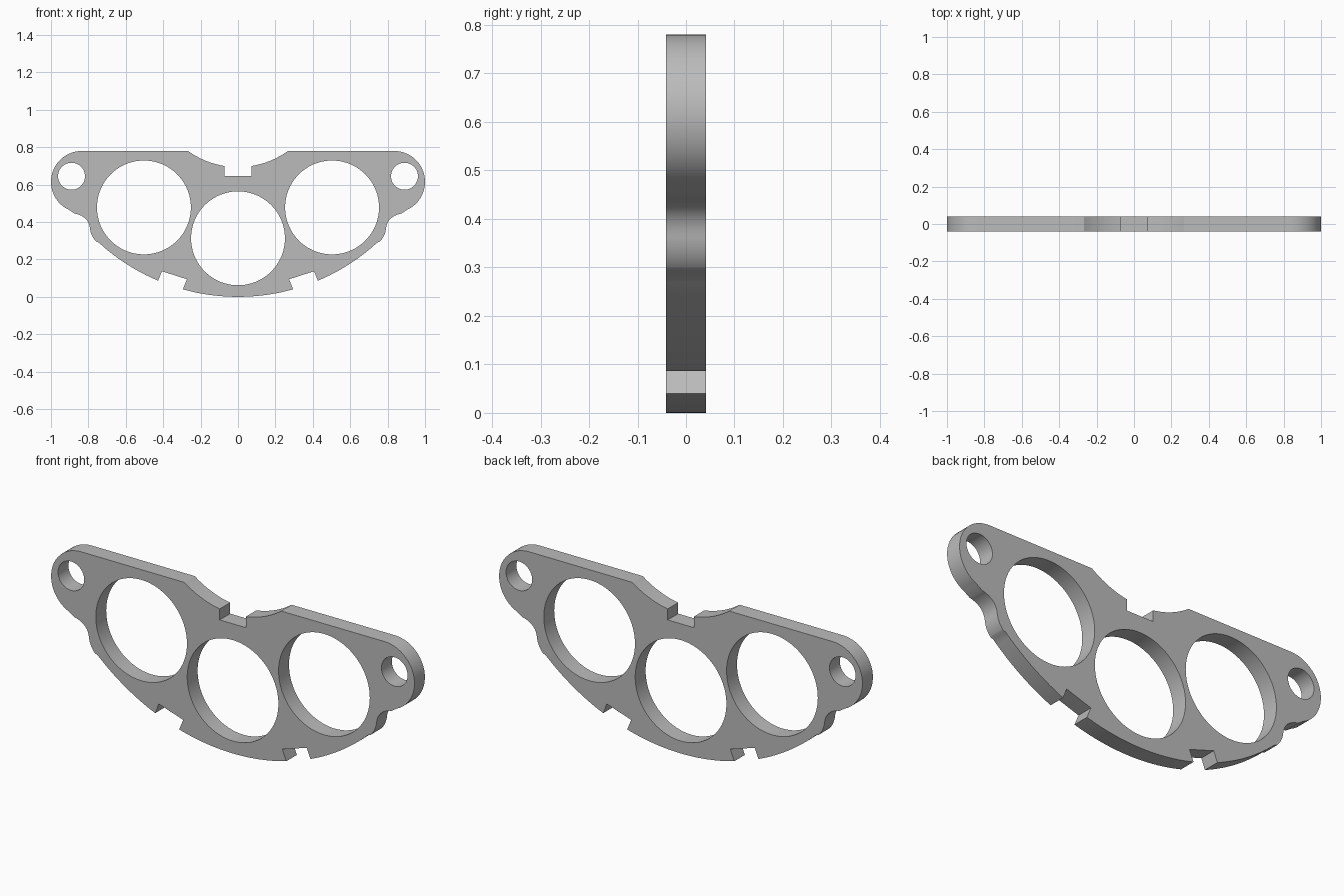
import bpy, bmesh
from math import sin, cos, radians, sqrt, tau
from mathutils import Matrix

if "Cube" in bpy.data.objects:
    bpy.data.objects.remove(bpy.data.objects["Cube"], do_unlink=True)

HALF_THICKNESS = 0.041


def circle(cx, cz, r, n=96):
    return [(cx + r * cos(tau * i / n), cz + r * sin(tau * i / n)) for i in range(n)]


def arc(cx, cz, r, a, b, n=24):
    angles = [radians(a + (b - a) * i / n) for i in range(n + 1)]
    return [(cx + r * cos(t), cz + r * sin(t)) for t in angles]


def bend(p, q, s, n=10):
    """Rounded corner from p to s, pulled toward q."""
    ts = [i / n for i in range(n + 1)]
    return [tuple((1 - t) ** 2 * a + 2 * t * (1 - t) * b + t * t * c
                  for a, b, c in zip(p, q, s)) for t in ts]


def bowl(x0, x1, cz, r, n=14):
    """Underside of a circle centred on x = 0."""
    xs = [x0 + (x1 - x0) * i / n for i in range(n + 1)]
    return [(x, cz - sqrt(r * r - x * x)) for x in xs]


# Right half of the outline, from bottom centre up to the top slot
half = bowl(0, 0.295, 1.1, 1.1)
half += [(0.273, 0.094), (0.407, 0.137)]                            # lower notch
half += bowl(0.427, 0.745, 1.1, 1.1)
half += bend((0.75, 0.288), (0.787, 0.318), (0.792, 0.37))[1:]      # side corner
half += bend((0.792, 0.37), (0.802, 0.432), (0.875, 0.446))[1:]     # hollow under ear
half += arc(0.835, 0.615, 0.165, -66, 90)                           # ear
half += bowl(0.267, 0.072, 1.153, 0.459)                            # top dip
half += [(0.072, 0.645)]                                            # top slot
outline = half + [(-x, z) for x, z in reversed(half[1:])]

# Three large openings and two bolt holes
holes = [circle(0, 0.313, 0.251)]
for side in (-1, 1):
    holes.append(circle(side * 0.503, 0.478, 0.251))
    holes.append(circle(side * 0.89, 0.645, 0.072, 48))

# Fill the profile and give it thickness
curve = bpy.data.curves.new("plate_profile", "CURVE")
curve.dimensions = "2D"
curve.fill_mode = "BOTH"
curve.extrude = HALF_THICKNESS
for loop in [outline] + holes:
    spline = curve.splines.new("POLY")
    spline.points.add(len(loop) - 1)
    for point, (x, z) in zip(spline.points, loop):
        point.co = (x, z, 0, 1)
    spline.use_cyclic_u = True

profile = bpy.data.objects.new("plate_profile", curve)
bpy.context.collection.objects.link(profile)
bpy.context.view_layer.update()
evaluated = profile.evaluated_get(bpy.context.evaluated_depsgraph_get())
mesh = bpy.data.meshes.new_from_object(evaluated)
bpy.data.objects.remove(profile, do_unlink=True)

# Stand the plate upright and weld the faces to the walls
bm = bmesh.new()
bm.from_mesh(mesh)
bmesh.ops.remove_doubles(bm, verts=bm.verts, dist=0.0002)
bmesh.ops.transform(bm, matrix=Matrix.Rotation(radians(90), 4, "X"), verts=bm.verts)
bmesh.ops.recalc_face_normals(bm, faces=bm.faces)
bm.to_mesh(mesh)
bm.free()

plate = bpy.data.objects.new("gauge_mounting_plate", mesh)
bpy.context.collection.objects.link(plate)

# Plain grey finish
grey = bpy.data.materials.new("plain_grey")
grey.use_nodes = True
colour = (0.5, 0.5, 0.5, 1)
grey.diffuse_color = colour
grey.node_tree.nodes["Principled BSDF"].inputs["Base Color"].default_value = colour
mesh.materials.clear()
mesh.materials.append(grey)

bpy.ops.object.select_all(action="DESELECT")
plate.select_set(True)
bpy.context.view_layer.objects.active = plate
bpy.ops.object.shade_smooth_by_angle(angle=radians(30))
